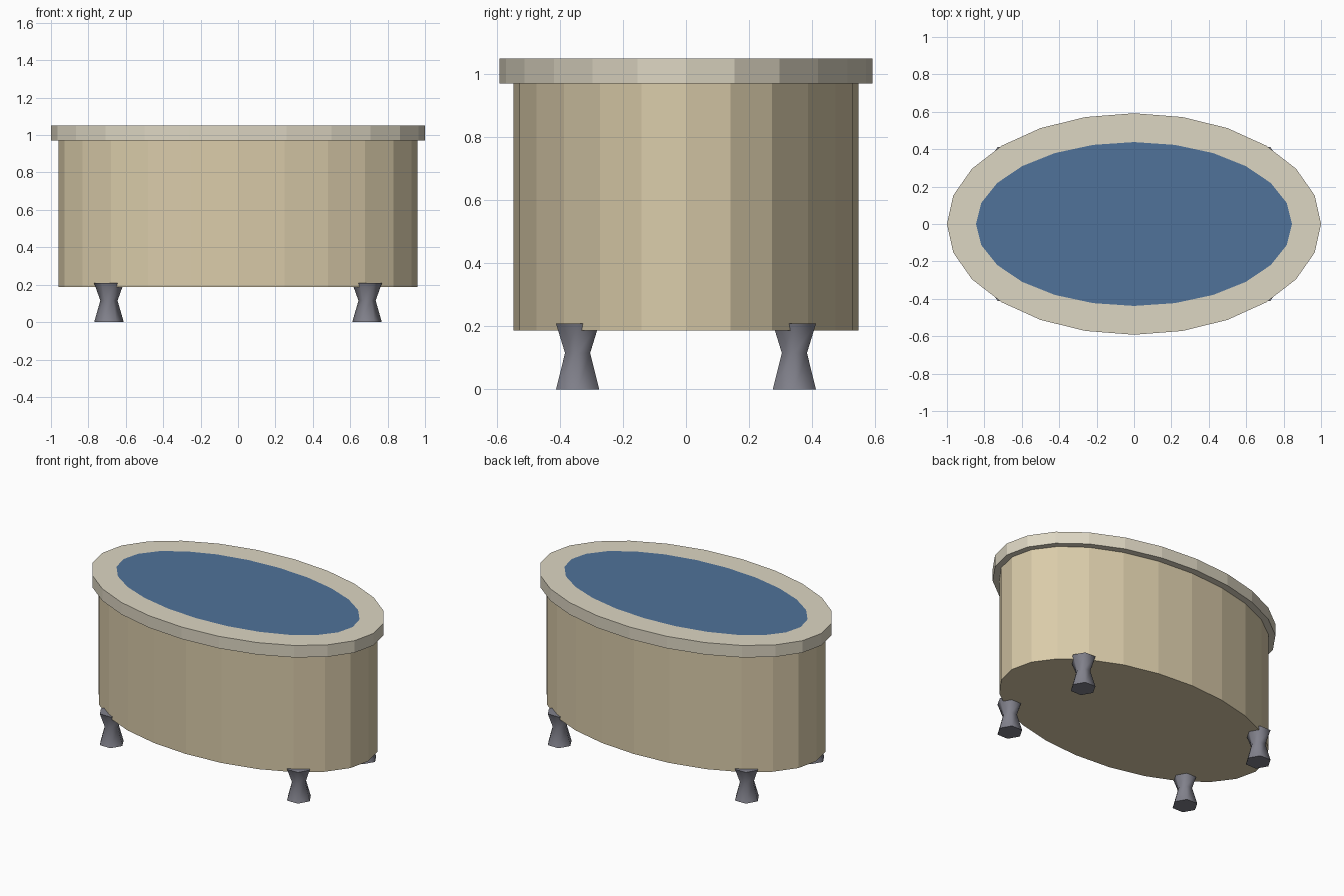
import bpy, bmesh, math

if "Cube" in bpy.data.objects:
    bpy.data.objects.remove(bpy.data.objects["Cube"])


def material(name, color):
    m = bpy.data.materials.new(name)
    m.diffuse_color = (*color, 1)
    m.use_nodes = True
    m.node_tree.nodes["Principled BSDF"].inputs["Base Color"].default_value = m.diffuse_color
    return m


def loft(name, rings, sides, mat, loc=(0, 0, 0), closed=False):
    """Stack elliptical rings (rx, ry, z); cap the ends or close into a loop."""
    bm = bmesh.new()
    loops = []
    for rx, ry, z in rings:
        loops.append([bm.verts.new((rx * math.cos(2 * math.pi * i / sides),
                                    ry * math.sin(2 * math.pi * i / sides), z))
                      for i in range(sides)])
    pairs = list(zip(loops, loops[1:]))
    if closed:
        pairs.append((loops[-1], loops[0]))
    else:
        bm.faces.new(loops[0][::-1])
        bm.faces.new(loops[-1])
    for a, b in pairs:
        for i in range(sides):
            j = (i + 1) % sides
            bm.faces.new((a[i], a[j], b[j], b[i]))
    bmesh.ops.recalc_face_normals(bm, faces=bm.faces)
    mesh = bpy.data.meshes.new(name)
    bm.to_mesh(mesh)
    bm.free()
    mesh.materials.append(mat)
    obj = bpy.data.objects.new(name, mesh)
    obj.location = loc
    bpy.context.collection.objects.link(obj)
    return obj


tan = material("tan_enamel", (0.70, 0.60, 0.40))
cream = material("cream_rim", (0.72, 0.67, 0.54))
blue = material("water_blue", (0.08, 0.17, 0.32))
iron = material("dark_iron", (0.22, 0.22, 0.26))

# Oval tub body
loft("tub_body", [(0.96, 0.547, 0.187), (0.96, 0.547, 0.975)], 24, tan)

# Overhanging rim, an oval ring
loft("tub_rim", [(0.845, 0.438, 0.97), (1, 0.592, 0.97),
                 (1, 0.592, 1.05), (0.845, 0.438, 1.05)], 24, cream, closed=True)

# Water filled to the brim
loft("water", [(0.845, 0.438, 0.976), (0.845, 0.438, 1.05)], 24, blue)

# Four waisted six-sided feet
for sx, side in ((-1, "left"), (1, "right")):
    for sy, end in ((-1, "front"), (1, "back")):
        foot = loft(f"{end}_{side}_foot",
                    [(0.079, 0.079, 0), (0.046, 0.046, 0.115), (0.079, 0.079, 0.208)],
                    6, iron, (sx * 0.69, sy * 0.344, 0))
        bpy.ops.object.select_all(action='DESELECT')
        foot.select_set(True)
        bpy.context.view_layer.objects.active = foot
        bpy.ops.object.shade_smooth_by_angle(angle=math.radians(61))
